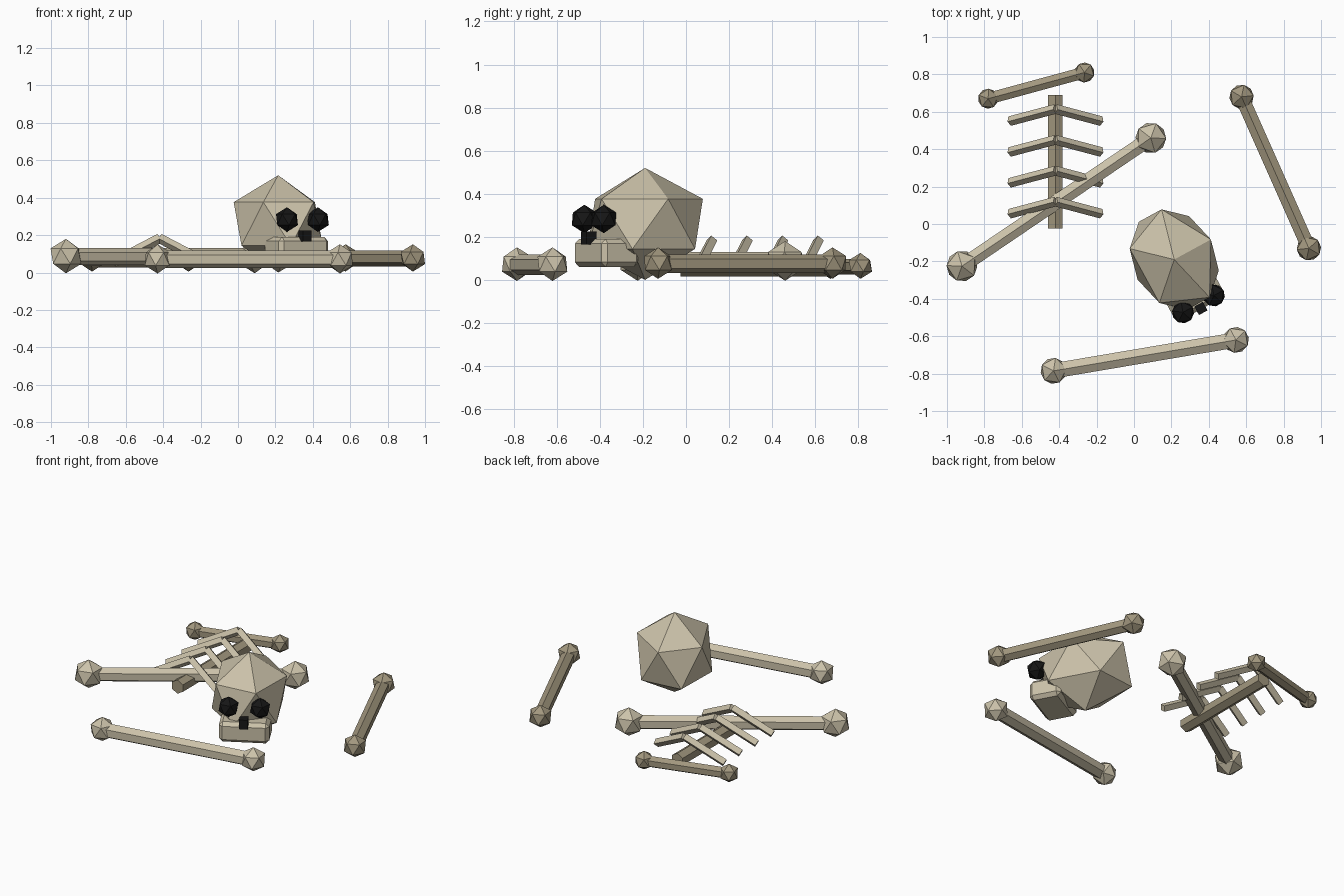
import bpy, math
from mathutils import Vector, Matrix

if "Cube" in bpy.data.objects:
    bpy.data.objects.remove(bpy.data.objects["Cube"])


def material(name, rgb):
    m = bpy.data.materials.new(name)
    m.diffuse_color = (*rgb, 1)
    m.use_nodes = True
    m.node_tree.nodes["Principled BSDF"].inputs["Base Color"].default_value = m.diffuse_color
    return m


PALE = material("pale_bone", (0.60, 0.54, 0.40))
AGED = material("aged_bone", (0.36, 0.31, 0.21))
BLACK = material("socket_black", (0.008, 0.008, 0.008))


def finish(name, mat):
    o = bpy.context.object
    o.name = name
    o.data.materials.append(mat)
    return o


def ico(name, loc, scale, yaw, mat):
    bpy.ops.mesh.primitive_ico_sphere_add(subdivisions=1, radius=1, location=loc,
                                          rotation=(0, 0, yaw))
    o = finish(name, mat)
    o.scale = scale
    return o


def box(name, loc, size, yaw, mat, bevel=0):
    bpy.ops.mesh.primitive_cube_add(size=1, location=loc, rotation=(0, 0, yaw))
    o = finish(name, mat)
    o.scale = size
    bpy.ops.object.transform_apply(location=False, rotation=False, scale=True)
    if bevel:
        b = o.modifiers.new("bevel", 'BEVEL')
        b.width, b.segments = bevel, 1
    return o


def rod(name, a, b, r, sides, mat):
    a, b = Vector(a), Vector(b)
    bpy.ops.mesh.primitive_cylinder_add(vertices=sides, radius=r, depth=(b - a).length,
                                        location=(a + b) / 2)
    o = finish(name, mat)
    o.rotation_euler = (b - a).to_track_quat('Z', 'Y').to_euler()
    return o


# Loose long bones: hexagonal shaft with a faceted knob at each end
bones = [
    ("long_bone", (-0.92, -0.225), (0.09, 0.46), 0.085, 0.045, 0.092, PALE),
    ("front_bone", (-0.43, -0.785), (0.545, -0.62), 0.07, 0.047, 0.078, PALE),
    ("side_bone", (0.575, 0.68), (0.935, -0.13), 0.075, 0.043, 0.073, AGED),
    ("back_bone", (-0.78, 0.67), (-0.265, 0.81), 0.062, 0.036, 0.06, AGED),
]
for name, a, b, z, shaft_r, knob_r, mat in bones:
    yaw = math.atan2(b[1] - a[1], b[0] - a[0])
    rod(name + "_shaft", (*a, z), (*b, z), shaft_r, 6, mat)
    for i, p in enumerate((a, b)):
        ico(f"{name}_knob_{i}", (*p, z + 0.003), (knob_r,) * 3, yaw + i * math.pi, mat)

# Spine and peaked rib pairs
rod("spine", (-0.42, -0.025, 0.06), (-0.42, 0.69, 0.06), 0.045, 6, AGED)
for i in range(4):
    y = 0.12 + i * 0.165
    for side in (-1, 1):
        rod(f"rib_{i}_{side}", (-0.42, y, 0.183), (-0.42 + side * 0.245, y - 0.065, 0.055),
            0.026, 4, PALE)

# Skull, placed in its own turned frame
YAW = 0.5
head = Matrix.Translation((0.215, -0.19, 0)) @ Matrix.Rotation(YAW, 4, 'Z')
ico("skull", head @ Vector((0, 0, 0.26)), (0.25, 0.315, 0.26), YAW, PALE)
box("jaw", head @ Vector((0, -0.204, 0.125)), (0.30, 0.195, 0.13), YAW, PALE, 0.022)
for side in (-1, 1):
    ico(f"eye_socket_{side}", head @ Vector((side * 0.094, -0.27, 0.283)),
        (0.066,) * 3, YAW, BLACK)
box("nose_hole", head @ Vector((0, -0.298, 0.195)), (0.052, 0.052, 0.06), YAW, BLACK)
